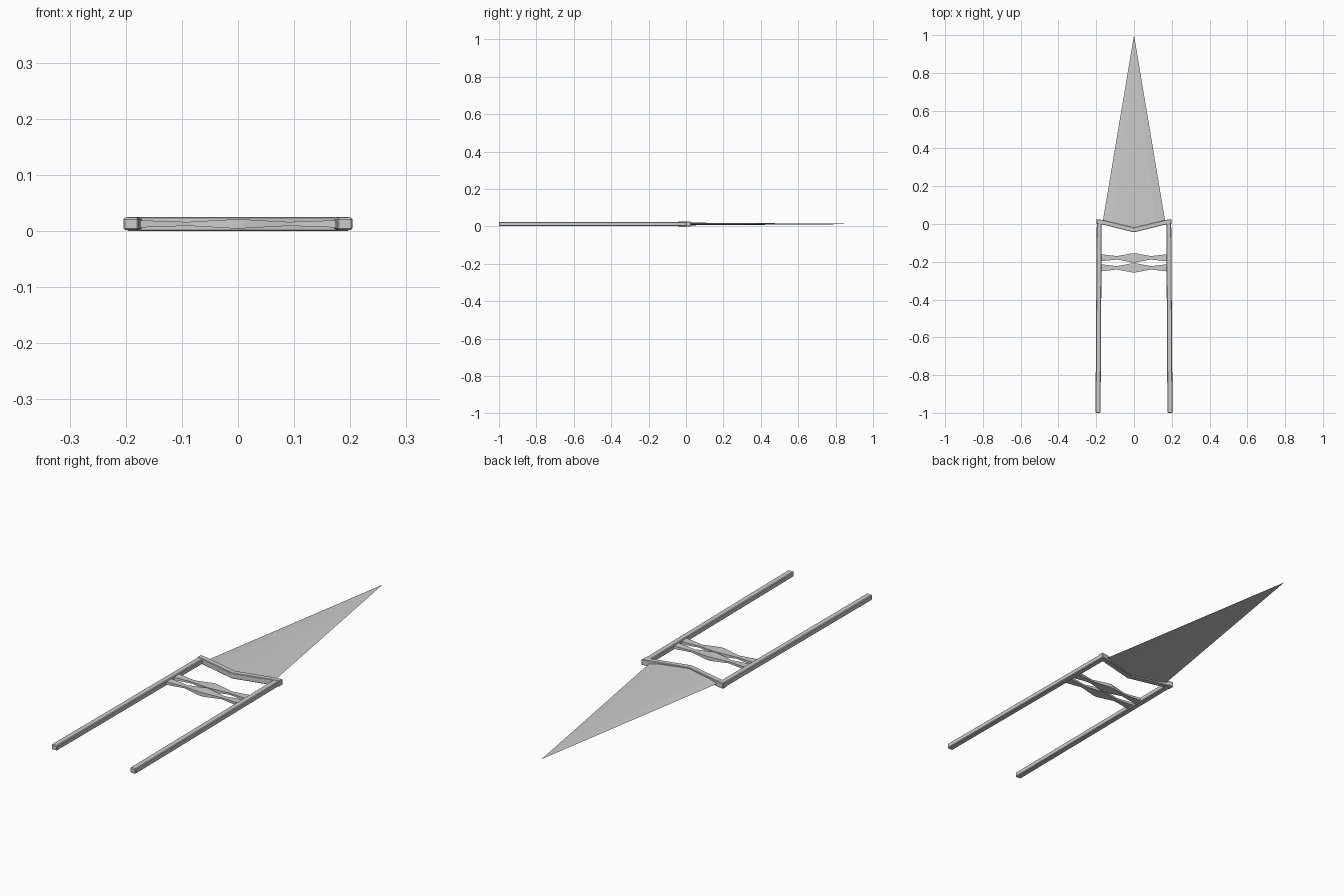
import bpy, bmesh

if "Cube" in bpy.data.objects:
    bpy.data.objects.remove(bpy.data.objects["Cube"])

ZC = 0.0127  # mid-height of the whole dagger


def make(name, verts, faces, bevel=0):
    me = bpy.data.meshes.new(name)
    me.from_pydata(verts, [], faces)
    bm = bmesh.new()
    bm.from_mesh(me)
    bmesh.ops.recalc_face_normals(bm, faces=bm.faces)
    bm.to_mesh(me)
    bm.free()
    ob = bpy.data.objects.new(name, me)
    bpy.context.collection.objects.link(ob)
    if bevel:
        m = ob.modifiers.new("bevel", 'BEVEL')
        m.width, m.segments, m.limit_method = bevel, 1, 'ANGLE'
        m.angle_limit = 1.0
    return ob


def loft(name, rings, bevel=0):
    # skin a list of equal-length cross-sections and cap both ends
    n = len(rings[0])
    verts = [p for r in rings for p in r]
    faces = [tuple(range(n)), tuple(range((len(rings) - 1) * n, len(rings) * n))]
    for i in range(len(rings) - 1):
        for j in range(n):
            k = (j + 1) % n
            faces.append((i * n + j, i * n + k, (i + 1) * n + k, (i + 1) * n + j))
    return make(name, verts, faces, bevel)


def rect_y(x0, x1, y, h):
    return [(x0, y, ZC - h), (x1, y, ZC - h), (x1, y, ZC + h), (x0, y, ZC + h)]


def rect_x(x, y0, y1, h):
    return [(x, y0, ZC - h), (x, y1, ZC - h), (x, y1, ZC + h), (x, y0, ZC + h)]


# Side bars, flaring slightly to the rear
for s, side in ((-1, "left"), (1, "right")):
    loft(side + "_side_bar", [rect_y(s * 0.177, s * 0.204, -1.0, 0.0112),
                              rect_y(s * 0.171, s * 0.197, 0.01, 0.0112)], 0.003)

# Chevron guard
loft("guard", [rect_x(-0.198, 0.0, 0.026, 0.0125),
               rect_x(-0.171, -0.002, 0.022, 0.0125),
               rect_x(0, -0.044, -0.019, 0.0125),
               rect_x(0.171, -0.002, 0.022, 0.0125),
               rect_x(0.198, 0.0, 0.026, 0.0125)], 0.002)

# Waisted hand grips: (x, half width, half height)
stations = [(-0.178, 0.019, 0.0065), (-0.09, 0.009, 0.0035), (-0.01, 0.024, 0.008),
            (0.01, 0.024, 0.008), (0.09, 0.009, 0.0035), (0.178, 0.019, 0.0065)]
for name, y in (("front_grip", -0.179), ("rear_grip", -0.232)):
    loft(name, [rect_x(x, y - w, y + w, h) for x, w, h in stations])

# Blade: thin section with bevelled edges, tapering to a point
section = [(-0.165, 0.015, 0), (-0.115, 0.005, 0.006), (0, -0.03, 0.0075),
           (0.115, 0.005, 0.006), (0.165, 0.015, 0)]
top = [(x, y, ZC + z) for x, y, z in section]
bottom = [(x, y, ZC - z) for x, y, z in section[3:0:-1]]
ring = top + bottom
n = len(ring)
tip = (0, 1.0, ZC)
make("blade", ring + [tip],
     [(i, (i + 1) % n, n) for i in range(n)] + [(0, 1, 7), (1, 2, 6, 7), (2, 3, 5, 6), (3, 4, 5)])
